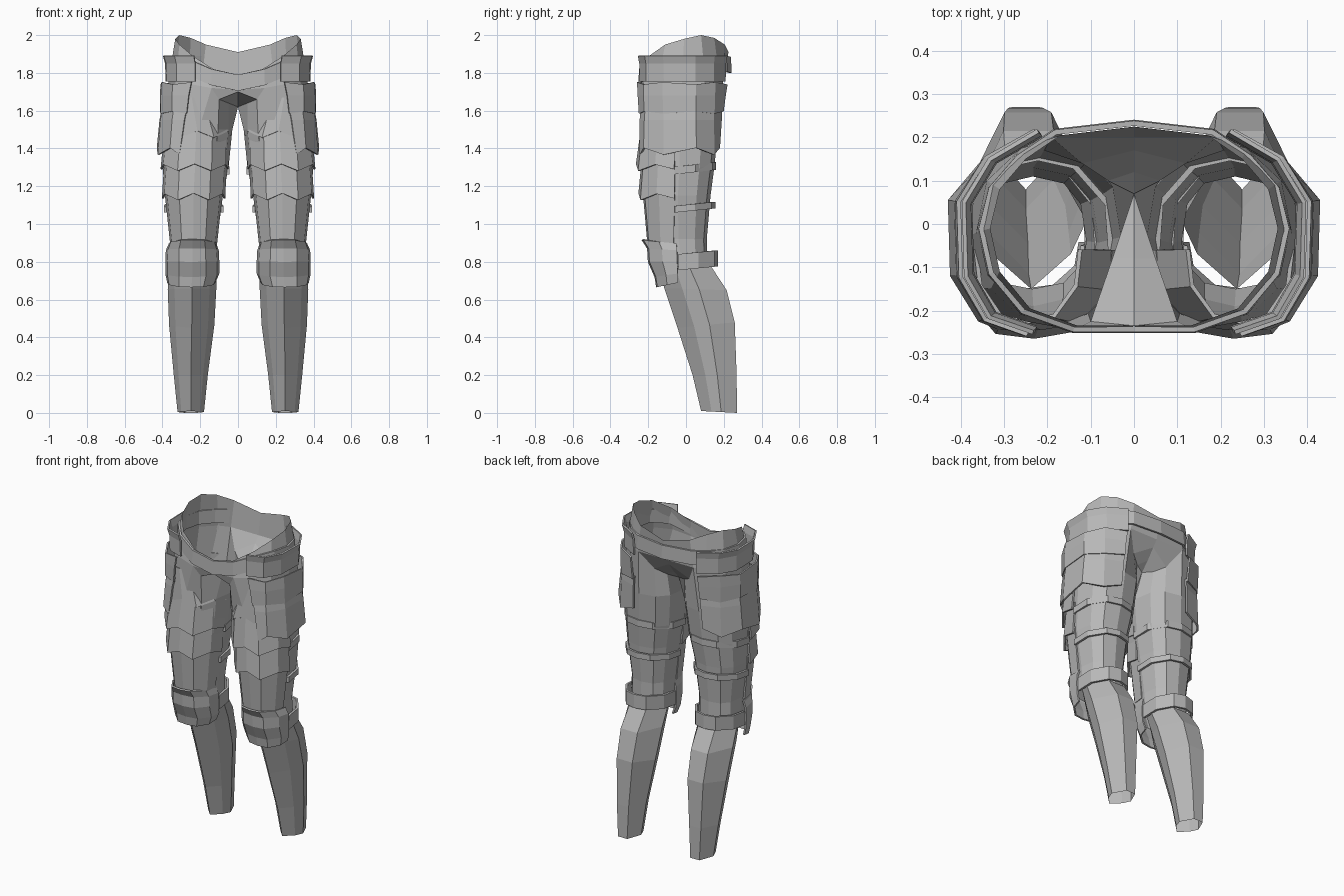
import bpy, math

grey = bpy.data.materials.new("plain_grey")
grey.diffuse_color = (0.48, 0.48, 0.48, 1)


def loft(name, rings, closed=False, thick=0.0):
    """Skin rows of points (right half), mirror across x, optionally thicken."""
    n = len(rings[0])
    verts = [p for r in rings for p in r]
    faces = []
    for r in range(len(rings) - 1):
        for k in range(n if closed else n - 1):
            j = (k + 1) % n
            faces.append((r * n + k, r * n + j, (r + 1) * n + j, (r + 1) * n + k))
    me = bpy.data.meshes.new(name)
    me.from_pydata(verts, [], faces)
    me.materials.append(grey)
    ob = bpy.data.objects.new(name, me)
    bpy.context.collection.objects.link(ob)
    if thick:
        s = ob.modifiers.new("thickness", 'SOLIDIFY')
        s.thickness, s.offset = thick, -1
    m = ob.modifiers.new("mirror", 'MIRROR')
    m.merge_threshold = 0.0005
    return ob


def power(v, e):
    return math.copysign(abs(v) ** e, v)


def place(outline, x0, x1, y0, y1, zf, zb):
    """Fit a unit outline into a box, tilting from front to back height."""
    return [((x0 + x1) / 2 + u * (x1 - x0) / 2, y0 + (v + 1) / 2 * (y1 - y0),
             zf + (v + 1) / 2 * (zb - zf)) for u, v in outline]


# unit outlines, first point at the front, then outer, back, inner side
ANGLES = [-math.pi / 2 + math.pi * k / 6 for k in range(12)]
TUBE = [(power(math.cos(a), .8), power(math.sin(a), .8)) for a in ANGLES]
CALF = [(0, -1), (.72, -.42), (1, .12), (.45, 1), (-.45, 1), (-1, .12), (-.72, -.42)]

# shin: open tube leaning back
shin = [(.18, .32, .08, .27, .01, 0), (.16, .34, .035, .268, .2, .2),
        (.125, .365, -.045, .258, .45, .48), (.115, .372, -.115, .215, .66, .65),
        (.11, .365, -.15, .13, .82, .78)]
loft("shin", [place(CALF, *s) for s in shin], closed=True)

# thigh: tube whose top edge runs from hip to crotch
thigh = [(.11, .36, -.15, .11, .78, .76), (.11, .355, -.19, .11, .92, .92),
         (.08, .385, -.215, .13, 1.15, 1.15), (.05, .39, -.22, .15, 1.3, 1.3),
         (.03, .385, -.23, .17, 1.5, 1.5)]
seam = [(.14, -.245, 1.72), (.25, -.225, 1.74), (.33, -.15, 1.76), (.365, -.02, 1.78),
        (.34, .1, 1.78), (.26, .175, 1.78), (.19, .2, 1.78), (.12, .14, 1.67),
        (.06, .1, 1.635), (0, .07, 1.62), (.05, -.08, 1.64), (.1, -.225, 1.66)]
loft("thigh", [place(TUBE, *t) for t in thigh] + [seam], closed=True)

# crotch gusset between the thighs
middle = [(0, .2, 1.78), (0, .17, 1.74), (0, .12, 1.675), (0, .071, 1.621),
          (0, -.08, 1.66), (0, -.235, 1.7), (0, -.236, 1.71)]
loft("crotch_gusset", [seam[6:] + seam[:1], middle])

# waist: open rim, low at the front and high at the hips
rim = [(0, -.235, 1.79), (.13, -.235, 1.82), (.24, -.195, 1.89), (.31, -.11, 1.95),
       (.332, -.01, 1.98), (.31, .08, 2.0), (.25, .15, 1.985), (.17, .205, 1.95),
       (0, .225, 1.91)]
loft("waist", [[middle[-1]] + seam[:7] + middle[:1], rim])

# belt: band just outside the waist
belt_z = (1.79, 1.82, 1.87, 1.89, 1.89, 1.89, 1.89, 1.89, 1.885)
loft("belt", [[(x * s * 1.07, y * s * 1.05, z - d) for (x, y, _), z in zip(rim, belt_z)]
              for s, d in ((1.02, .085), (1.01, 0))], thick=.012)

# unit outlines for front plates and rear straps
FRONT = [(-1, -.1), (-.92, -.55), (-.5, -.93), (0, -1), (.5, -.95), (.92, -.55), (1, -.1)]
ZIGZAG = (-.01, .015, -.018, .018, -.018, .015, -.01)
BACK = [(1, -.1), (.95, .45), (.5, .9), (0, 1), (-.5, .9), (-.95, .45), (-1, -.1)]


def row(outline, cx, rx, cy, ry, z, zig=0.0, slope=0.0):
    return [(cx + u * rx, cy + v * ry, z + zig * w + slope * v)
            for (u, v), w in zip(outline, ZIGZAG)]


# overlapping front thigh plates with chevron hems
plates = [((.245, .125, -.04, .19, 1.67), (.215, .177, -.04, .205, 1.475)),
          ((.22, .17, -.04, .2, 1.5), (.23, .18, -.04, .225, 1.30)),
          ((.225, .165, -.04, .195, 1.34), (.235, .168, -.04, .212, 1.145)),
          ((.235, .155, -.04, .19, 1.18), (.235, .125, -.05, .155, .9))]
for i, (top, bottom) in enumerate(plates):
    loft("thigh_plate_%d" % (i + 1),
         [row(FRONT, *bottom, zig=1 if i < 3 else 0), row(FRONT, *top)], thick=.01)

# knee guard: flared lip, ridge and lower lip
knee = [(.247, .128, -.03, .128, .692, 0, .027), (.242, .143, -.03, .137, .74, 0, .02),
        (.242, .143, -.03, .172, .805, 0, .005), (.242, .14, -.03, .176, .86, 0, -.01),
        (.24, .126, -.03, .205, .895, 0, -.02)]
loft("knee_guard", [row(FRONT, *k) for k in knee], thick=.01)


# rear straps
def strap(name, cx, rx, cy, ry, z, h, slope):
    loft(name, [row(BACK, cx, rx, cy, ry, z + d, slope=slope) for d in (-h / 2, h / 2)],
         thick=.014)


strap("upper_strap", .222, .176, -.04, .2, 1.285, .04, .022)
strap("middle_strap", .235, .158, -.04, .195, 1.08, .035, .02)
strap("knee_strap", .24, .14, -.02, .19, .8, .085, .018)

# hip guard: three overlapping tiers wrapping the side
HIP = [(.23, -.25), (.33, -.215), (.385, -.12), (.39, .05), (.33, .15), (.22, .215)]
LOW = [(.31, -.245), (.36, -.225), (.425, -.12), (.43, .055), (.35, .15), (.24, .18)]


def hip_row(t, push, z, hem=0.0):
    out = []
    for k, ((ax, ay), (bx, by)) in enumerate(zip(HIP, LOW)):
        x, y = ax + (bx - ax) * t, ay + (by - ay) * t
        out.append((x * (1 + push), y * (1 + push), z + hem * (1 if k % 2 else -1)))
    return out


tiers = [((0, .02, 1.89), (0, -.01, 1.85), (.03, -.02, 1.755)),
         ((.1, .04, 1.745, -.006), (.3, .03, 1.68), (.5, .01, 1.59, .006)),
         ((.6, -.02, 1.61), (.7, -.005, 1.55), (1, 0, 1.385, .018))]
for i, tier in enumerate(tiers):
    loft("hip_guard_%d" % (i + 1), [hip_row(*r) for r in reversed(tier)], thick=.01)
